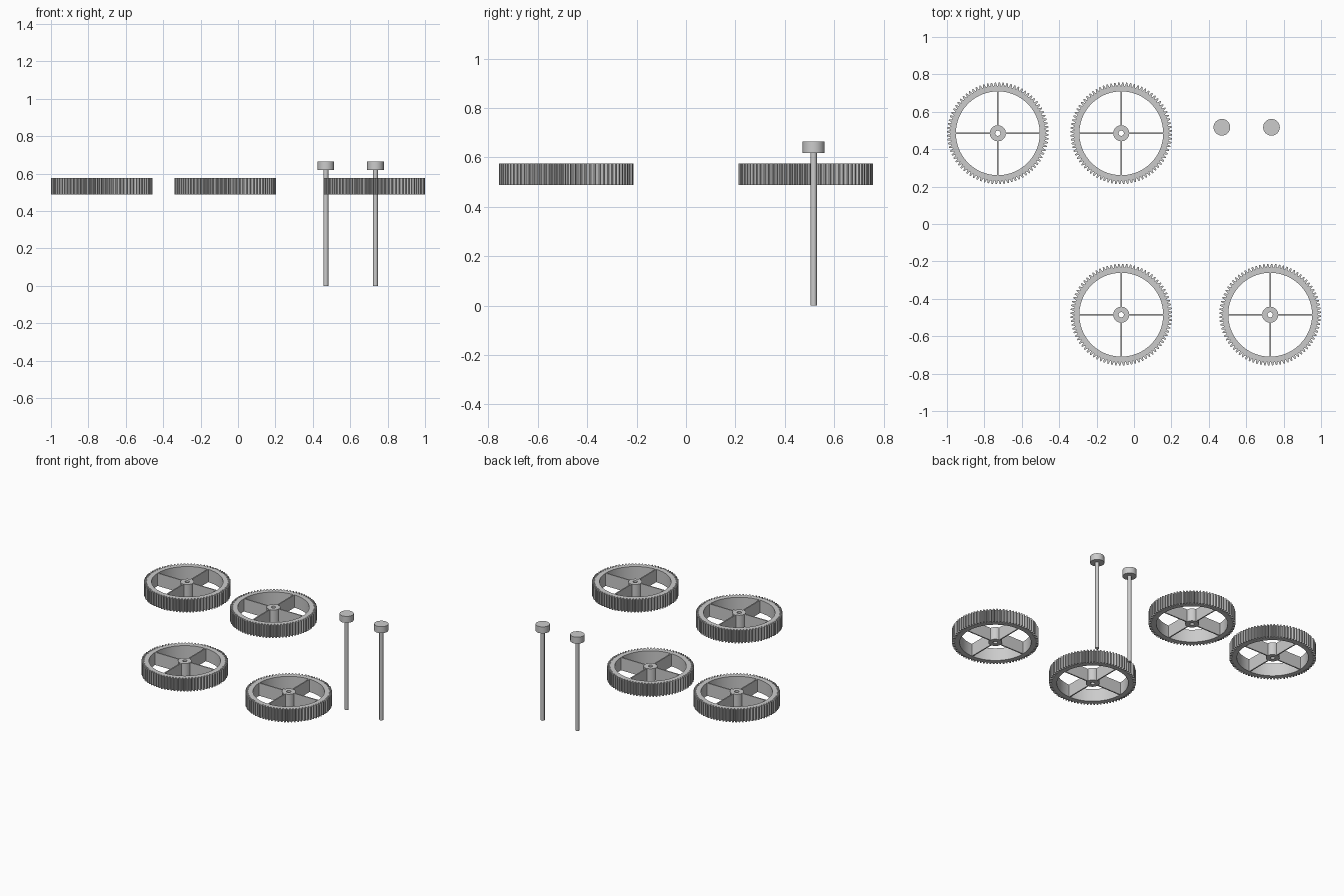
import bpy, bmesh
from math import pi, cos, sin

if "Cube" in bpy.data.objects:
    bpy.data.objects.remove(bpy.data.objects["Cube"])

Z0, Z1 = 0.488, 0.576          # wheel bottom and top
TEETH, TIP, ROOT, INNER = 80, 0.272, 0.254, 0.224
HUB, BORE, SPOKE = 0.043, 0.014, 0.008


def ring(bm, outer, inner):
    """Closed tube between two outlines with equal point counts."""
    def loop(pts, z):
        return [bm.verts.new((r * cos(a), r * sin(a), z)) for r, a in pts]
    loops = [loop(outer, Z0), loop(outer, Z1), loop(inner, Z1), loop(inner, Z0)]
    n = len(outer)
    for k in range(4):
        a, b = loops[k], loops[(k + 1) % 4]
        for i in range(n):
            j = (i + 1) % n
            bm.faces.new((a[i], a[j], b[j], b[i]))


def box(bm, x0, x1, y0, y1):
    v = [bm.verts.new((x, y, z)) for z in (Z0, Z1)
         for x, y in ((x0, y0), (x1, y0), (x1, y1), (x0, y1))]
    for f in ((3, 2, 1, 0), (4, 5, 6, 7), (0, 1, 5, 4),
              (1, 2, 6, 5), (2, 3, 7, 6), (3, 0, 4, 7)):
        bm.faces.new([v[i] for i in f])


def finish(name, mesh, loc):
    ob = bpy.data.objects.new(name, mesh)
    bpy.context.collection.objects.link(ob)
    ob.location = loc
    bpy.ops.object.select_all(action='DESELECT')
    ob.select_set(True)
    bpy.context.view_layer.objects.active = ob
    return ob


# Gear wheel: toothed rim, hub with bore, four thin spokes
bm = bmesh.new()
outline = []
for t in range(TEETH):
    for r, f in ((ROOT, 0.0), (ROOT, 0.22), (TIP, 0.46), (TIP, 0.76)):
        outline.append((r, (t + f) * 2 * pi / TEETH))
ring(bm, outline, [(INNER, a) for _, a in outline])
circle = [2 * pi * i / 32 for i in range(32)]
ring(bm, [(HUB, a) for a in circle], [(BORE, a) for a in circle])
s, near, far = SPOKE / 2, HUB - 0.003, INNER + 0.004
for sgn in (-1, 1):
    a, b = sorted((sgn * near, sgn * far))
    box(bm, a, b, -s, s)
    box(bm, -s, s, a, b)
bmesh.ops.recalc_face_normals(bm, faces=bm.faces)
wheel = bpy.data.meshes.new("gear_wheel")
bm.to_mesh(wheel)
bm.free()

for i, (x, y) in enumerate(((-0.728, 0.485), (-0.068, 0.485),
                            (-0.068, -0.485), (0.728, -0.485))):
    finish(f"gear_wheel_{i + 1}", wheel, (x, y, 0))
    bpy.ops.object.shade_smooth_by_angle(angle=0.4)

# Axle pins: long shaft with a cylindrical head
bm = bmesh.new()
for r, z0, z1 in ((0.0128, 0, 0.625), (0.0445, 0.619, 0.664)):
    g = bmesh.ops.create_cone(bm, cap_ends=True, segments=32,
                              radius1=r, radius2=r, depth=z1 - z0)
    bmesh.ops.translate(bm, verts=g["verts"], vec=(0, 0, (z0 + z1) / 2))
pin = bpy.data.meshes.new("axle_pin")
bm.to_mesh(pin)
bm.free()

for i, x in enumerate((0.47, 0.735)):
    finish(f"axle_pin_{i + 1}", pin, (x, 0.517, 0))
    bpy.ops.object.shade_smooth_by_angle(angle=0.5)
